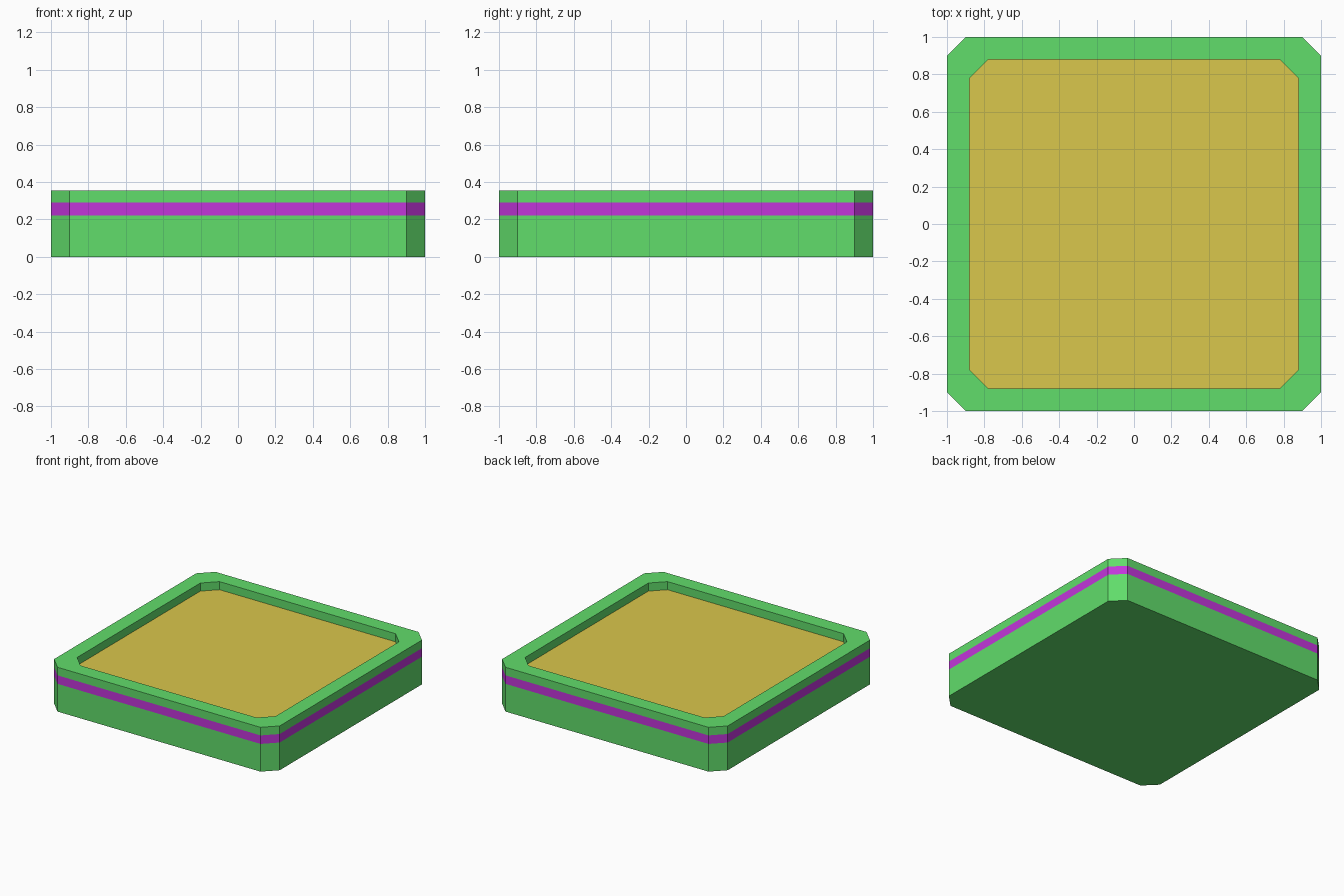
import bpy
import bmesh

cube = bpy.data.objects.get("Cube")
if cube:
    bpy.data.objects.remove(cube, do_unlink=True)


def material(name, rgb):
    """Flat material from 0-255 display values, converted to linear."""
    color = [((c / 255 + 0.055) / 1.055) ** 2.4 for c in rgb] + [1.0]
    mat = bpy.data.materials.new(name)
    mat.use_nodes = True
    mat.diffuse_color = color
    mat.node_tree.nodes["Principled BSDF"].inputs["Base Color"].default_value = color
    return mat


GREEN, PURPLE, TAN = range(3)
materials = [
    material("green_shell", (97, 221, 107)),
    material("purple_band", (194, 54, 218)),
    material("tan_floor", (218, 199, 76)),
]

CHAMFER = 0.10
OUTER, INNER = 1.0, 0.88
BAND_LOW, BAND_HIGH, TOP = 0.222, 0.29, 0.355


def ring(bm, half, z):
    """Square outline with cut corners, counter-clockwise."""
    c = half - CHAMFER
    outline = []
    for sx, sy in ((1, 1), (-1, 1), (-1, -1), (1, -1)):
        pair = [(sx * half, sy * c, z), (sx * c, sy * half, z)]
        outline += pair if sx == sy else pair[::-1]
    return [bm.verts.new(p) for p in outline]


def bridge(bm, low, high, mat):
    for i in range(len(low)):
        j = (i + 1) % len(low)
        bm.faces.new((low[i], low[j], high[j], high[i])).material_index = mat


# Tray: outer wall, painted band, rim, recess wall
bm = bmesh.new()
sections = [(OUTER, 0), (OUTER, BAND_LOW), (OUTER, BAND_HIGH),
            (OUTER, TOP), (INNER, TOP), (INNER, BAND_HIGH)]
rings = [ring(bm, half, z) for half, z in sections]
wall_colors = [GREEN, PURPLE, GREEN, GREEN, GREEN]
for low, high, mat in zip(rings, rings[1:], wall_colors):
    bridge(bm, low, high, mat)

# Underside and recessed floor
bm.faces.new(rings[0][::-1]).material_index = GREEN
bm.faces.new(rings[-1]).material_index = TAN
bmesh.ops.recalc_face_normals(bm, faces=bm.faces)

mesh = bpy.data.meshes.new("tray")
bm.to_mesh(mesh)
bm.free()
for mat in materials:
    mesh.materials.append(mat)
tray = bpy.data.objects.new("tray", mesh)
bpy.context.collection.objects.link(tray)
